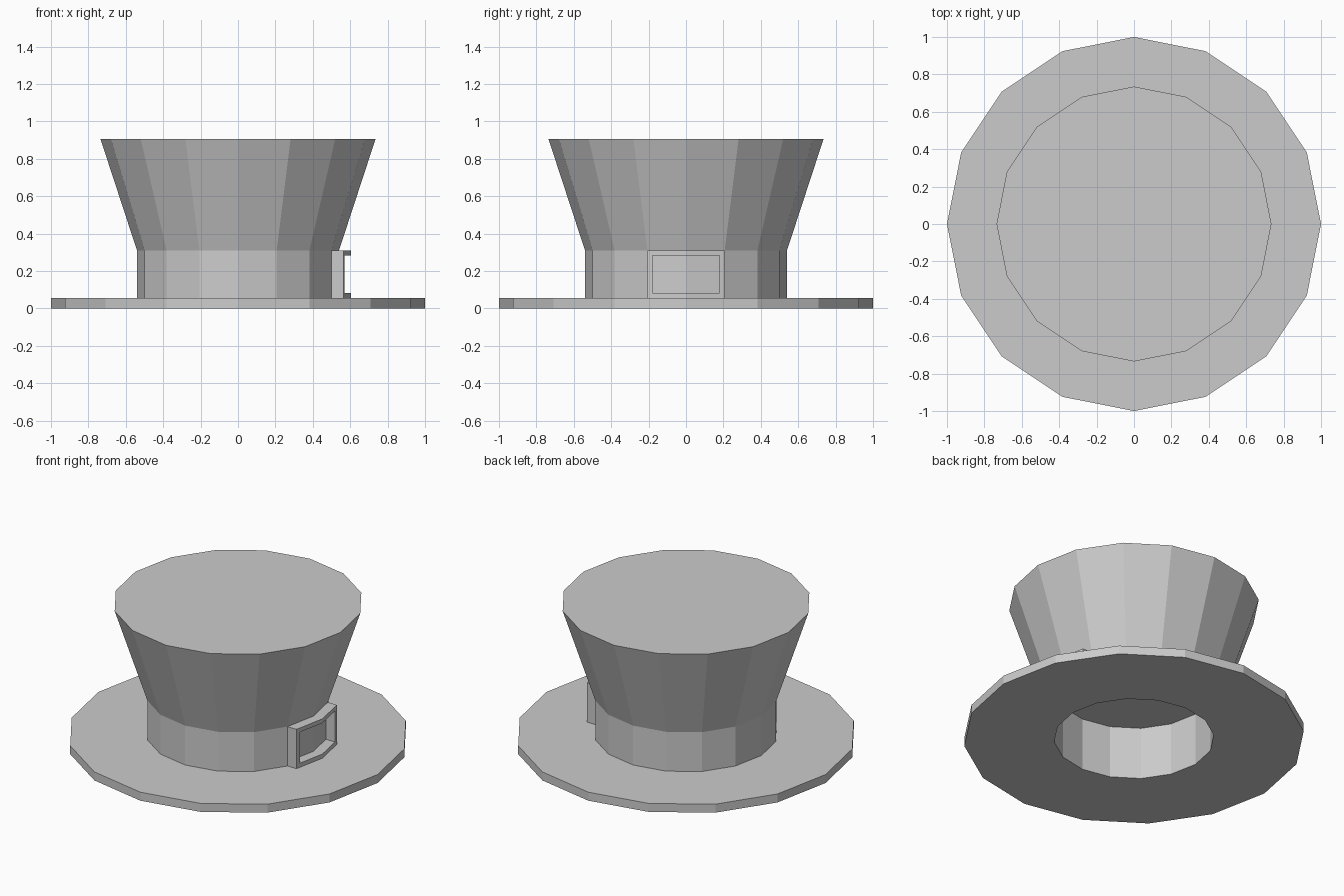
import bpy, bmesh
from math import sin, cos, pi

cube = bpy.data.objects.get("Cube")
if cube:
    bpy.data.objects.remove(cube)

SIDES = 16
BRIM_TOP, BAND_TOP, CROWN_TOP = 0.055, 0.31, 0.905
BAND_R = 0.54

felt = bpy.data.materials.new("grey_felt")
felt.use_nodes = True
grey = (0.6, 0.6, 0.6, 1)
felt.diffuse_color = grey
felt.node_tree.nodes["Principled BSDF"].inputs["Base Color"].default_value = grey


def finish(name, bm):
    bmesh.ops.recalc_face_normals(bm, faces=bm.faces)
    mesh = bpy.data.meshes.new(name)
    bm.to_mesh(mesh)
    bm.free()
    mesh.materials.append(felt)
    obj = bpy.data.objects.new(name, mesh)
    bpy.context.collection.objects.link(obj)


# Hat: one lathed profile from the inner ceiling, out round the brim, to the top
profile = [(0.47, 0.34), (0.47, 0), (1, 0), (1, BRIM_TOP),
           (BAND_R, BRIM_TOP), (BAND_R, BAND_TOP), (0.735, CROWN_TOP)]
bm = bmesh.new()
rings = [[bm.verts.new((r * cos(2 * pi * i / SIDES), r * sin(2 * pi * i / SIDES), z))
          for i in range(SIDES)] for r, z in profile]
for low, high in zip(rings, rings[1:]):
    for i in range(SIDES):
        j = (i + 1) % SIDES
        bm.faces.new((low[i], low[j], high[j], high[i]))
bm.faces.new(rings[0])
bm.faces.new(rings[-1])
finish("top_hat", bm)

# Buckle: hollow frame bent over two band facets on the left side
DEPTH, RIM = 0.065, 0.027
half = BAND_R * sin(2 * pi / SIDES)
slope = (BAND_R - BAND_R * cos(2 * pi / SIDES)) / half


def loop(inset, push):
    """Six-point outline following the bend of the band."""
    w = half - inset
    lo, hi = BRIM_TOP + inset, BAND_TOP - inset
    return [bm.verts.new((BAND_R - slope * abs(y) + push, y, z))
            for y, z in ((-w, lo), (0, lo), (w, lo), (w, hi), (0, hi), (-w, hi))]


bm = bmesh.new()
loops = [loop(0, 0), loop(0, DEPTH), loop(RIM, DEPTH), loop(RIM, 0)]
for a, b in zip(loops, loops[1:] + loops[:1]):
    for i in range(6):
        j = (i + 1) % 6
        bm.faces.new((a[i], a[j], b[j], b[i]))
finish("buckle", bm)
